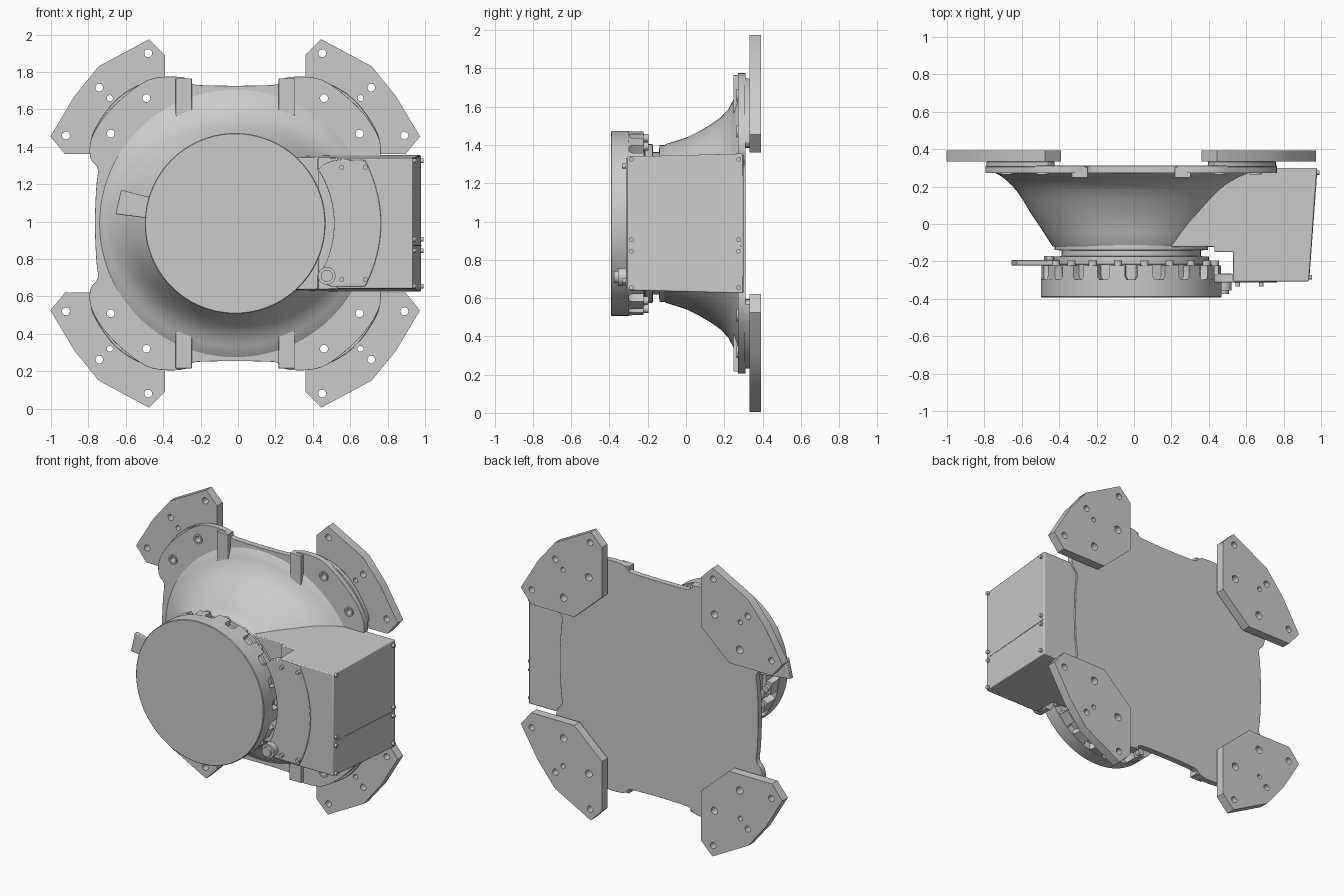
import bpy, bmesh
from math import pi, cos, sin, radians
from mathutils import Matrix, Vector

if "Cube" in bpy.data.objects:
    bpy.data.objects.remove(bpy.data.objects["Cube"])

CX, CZ = -0.015, 0.99          # axis of the round body


def finish(name, me, bevel=0.0, segs=2):
    ob = bpy.data.objects.new(name, me)
    bpy.context.collection.objects.link(ob)
    bpy.ops.object.select_all(action='DESELECT')
    ob.select_set(True)
    bpy.context.view_layer.objects.active = ob
    bpy.ops.object.shade_smooth_by_angle(angle=radians(32))
    if bevel:
        m = ob.modifiers.new("bevel", 'BEVEL')
        m.width, m.segments, m.limit_method = bevel, segs, 'ANGLE'
        m.angle_limit = radians(45)
    return ob


def from_bm(name, bm, bevel=0.0):
    bmesh.ops.recalc_face_normals(bm, faces=bm.faces)
    me = bpy.data.meshes.new(name)
    bm.to_mesh(me)
    bm.free()
    return finish(name, me, bevel)


def circle(x, z, r, n=24):
    return [(x + r * cos(2 * pi * i / n), z + r * sin(2 * pi * i / n)) for i in range(n)]


def chaikin(pts, times=2):
    for _ in range(times):
        out = []
        for (ax, az), (bx, bz) in zip(pts, pts[1:] + pts[:1]):
            out += [(ax * .75 + bx * .25, az * .75 + bz * .25),
                    (ax * .25 + bx * .75, az * .25 + bz * .75)]
        pts = out
    return pts


def prism(name, loops, y0, y1, bevel=0.0):
    """Outline (first loop) with holes in the xz plane, extruded from y0 to y1."""
    cu = bpy.data.curves.new(name, 'CURVE')
    cu.dimensions, cu.fill_mode, cu.extrude = '2D', 'BOTH', (y1 - y0) / 2
    for lp in loops:
        s = cu.splines.new('POLY')
        s.points.add(len(lp) - 1)
        for p, (x, z) in zip(s.points, lp):
            p.co = (x, z, 0, 1)
        s.use_cyclic_u = True
    tmp = bpy.data.objects.new("tmp", cu)
    bpy.context.collection.objects.link(tmp)
    bpy.context.view_layer.update()
    me = bpy.data.meshes.new_from_object(tmp)
    bpy.data.objects.remove(tmp)
    me.transform(Matrix.Translation((0, (y0 + y1) / 2, 0)) @ Matrix.Rotation(pi / 2, 4, 'X'))
    bm = bmesh.new()
    bm.from_mesh(me)
    bmesh.ops.remove_doubles(bm, verts=bm.verts, dist=1e-5)
    return from_bm(name, bm, bevel)


def loft(name, rings, n=96, bevel=0.0):
    """Stack of ellipses (half width, half height, y) around the body axis."""
    bm = bmesh.new()
    vs = [[bm.verts.new((CX + a * cos(2 * pi * i / n), y, CZ + b * sin(2 * pi * i / n)))
           for i in range(n)] for a, b, y in rings]
    for r, s in zip(vs, vs[1:]):
        for i in range(n):
            j = (i + 1) % n
            bm.faces.new((r[i], r[j], s[j], s[i]))
    bm.faces.new(vs[0])
    bm.faces.new(vs[-1])
    return from_bm(name, bm, bevel)


def pins(name, centres, r, length, axis='Y', n=16):
    bm = bmesh.new()
    rot = Matrix.Rotation(pi / 2, 4, 'X' if axis == 'Y' else 'Y')
    for c in centres:
        bmesh.ops.create_cone(bm, cap_ends=True, segments=n, radius1=r, radius2=r,
                              depth=length, matrix=Matrix.Translation(c) @ rot)
    return from_bm(name, bm)


def flip(pts, sx, sz):
    """Mirror points given for the upper right corner, relative to the axis."""
    return [(CX + sx * x, CZ + sz * z) for x, z in pts]


# Corner mounting plates, raised pads and bushings
plate = [(.46, .985), (.375, .9), (.375, .56), (.585, .37), (.91, .37),
         (.988, .465), (.86, .68), (.73, .84)]
pad = [(.41, .76), (.5, .755), (.65, .66), (.77, .48), (.775, .39), (.6, .40), (.41, .57)]
bolt_holes = [(.475, .67), (.665, .48)]
corners = [(sx, sz) for sx in (1, -1) for sz in (1, -1)]
for sx, sz in corners:
    tag = ("right" if sx > 0 else "left") + ("_upper" if sz > 0 else "_lower")
    main = [circle(*p, .025) for p in flip(bolt_holes, sx, sz)]
    outer = [circle(*p, .021) for p in flip([(.465, .91), (.905, .47), (.727, .727)], sx, sz)]
    small = [circle(*p, .016) for p in flip([(.67, .67)], sx, sz)]
    prism("mount_plate_" + tag, [flip(plate, sx, sz)] + main + outer + small, .333, .393)
    prism("pad_" + tag, [chaikin(flip(pad, sx, sz))] + main, .305, .333, .006)
    for p in flip(bolt_holes, sx, sz):
        prism("bushing_" + tag, [circle(*p, .032), circle(*p, .021)], .264, .33)
pins("flange_plugs", [(x, .278, z) for x, z in sum([flip([(.572, .575)], *c) for c in corners if c != (-1, -1)], [])],
     .03, .012, n=24)
pins("flange_plugs_small", [(-.56, .278, CZ + s * .64) for s in (1, -1)], .017, .012)

# Base flange, outlined from one quarter
quarter = [(.75, .05), (.742, .22), (.728, .30), (.778, .34), (.78, .44), (.72, .55),
           (.63, .65), (.52, .74), (.43, .785), (.26, .785), (.235, .742), (.16, .738), (.05, .736)]
outline = (flip(quarter, 1, 1) + flip(quarter[::-1], -1, 1)
           + flip(quarter, -1, -1) + flip(quarter[::-1], 1, -1))
holes = [circle(*p, .025) for c in corners for p in flip(bolt_holes, *c)]
prism("base_flange", [chaikin(outline)] + holes, .272, .312, .01)

# Ribs with a rounded inner end
for sx, sz in corners:
    rib = [(.232, .775), (.318, .775)] + [(.275 + .043 * cos(a), .59 + .043 * sin(a))
                                          for a in [-pi * i / 10 for i in range(11)]]
    prism("flange_rib", [flip(rib, sx, sz)], .247, .305, .007)

# Flared body blending from the flange to the round collar
loft("flared_body", [(.745, .73, .29), (.725, .715, .272), (.69, .655, .252), (.652, .595, .22),
                     (.615, .553, .18), (.58, .518, .13), (.545, .482, .07), (.505, .452, .01),
                     (.465, .432, -.05), (.43, .415, -.105), (.42, .405, -.12), (.40, .395, -.122)])

# Collar, ring and front disc
loft("collar", [(r, r, y) for r, y in
                [(.41, -.11), (.41, -.138), (.372, -.142), (.372, -.172), (.415, -.174),
                 (.415, -.215), (.438, -.217), (.438, -.305)]])
loft("front_disc", [(.483, .483, -.298), (.483, .483, -.388), (.479, .479, -.392)], 128)

# Lugs and bolts round the rim
bm = bmesh.new()
tips = []
N = 20
for k in range(N):
    a = 2 * pi * (k + .5) / N
    M = Matrix.Translation((CX, 0, CZ)) @ Matrix.Rotation(-a, 4, 'Y')
    sec = [(-.054, -.3), (.054, -.3), (.042, -.28), (.042, -.222), (-.042, -.222), (-.042, -.28)]
    lo = [bm.verts.new(M @ Vector((.42, y, t))) for t, y in sec]
    hi = [bm.verts.new(M @ Vector((.479, y, t))) for t, y in sec]
    bm.faces.new(lo)
    bm.faces.new(hi)
    for i in range(6):
        j = (i + 1) % 6
        bm.faces.new((lo[i], lo[j], hi[j], hi[i]))
    tips.append(M @ Vector((.452, -.21, 0)))
from_bm("rim_lugs", bm)
pins("rim_bolts", tips, .022, .03)

# Pointer tab at the left
prism("side_tab", [[(-.625, 1.17), (-.655, 1.04), (-.50, 1.02), (-.38, 1.0), (-.36, 1.12), (-.49, 1.135)]],
      -.222, -.192, .004)
pins("tab_bolts", [(-.46, -.185, 1.06), (-.45, -.185, 1.10)], .02, .03)

# Side housing: stepped profile, slightly lower towards the front
bm = bmesh.new()
prof = [(.2, .30), (.978, .30), (.935, -.307), (.53, -.307), (.53, -.15), (.43, -.15), (.43, -.122), (.2, -.122)]
half = lambda y: .357 + .027 * y
top = [bm.verts.new((x, y, CZ + half(y))) for x, y in prof]
bot = [bm.verts.new((x, y, CZ - half(y))) for x, y in prof]
bm.faces.new(top)
bm.faces.new(bot)
for i in range(len(prof)):
    j = (i + 1) % len(prof)
    bm.faces.new((top[i], top[j], bot[j], bot[i]))
from_bm("side_housing", bm, .006)

# Curved front cover, knob and screws
inner = [(CX + .528 * cos(a), CZ + .528 * sin(a)) for a in [radians(-33 + 66 * i / 20) for i in range(21)]]
right = [(.765 - .085 * (t * t), CZ + .338 * t) for t in [1 - i / 8 for i in range(17)]]
cover = inner + [(.455, 1.305), (.50, 1.325), (.56, 1.332)] + right + [(.5, .652), (.455, .67)]
prism("front_cover", [cover], -.314, -.268, .005)
pins("cover_screws", [(x, -.32, CZ + s * .3) for x in (.555, .68) for s in (1, -1)], .013, .03)
pins("knob_base", [(.475, -.31, .71)], .047, .09, n=32)
pins("knob_cap", [(.475, -.345, .71)], .032, .06, n=32)

# Screws and seam on the housing end
pins("end_screws", [(.957 + .074 * y, y, z) for y in (-.285, .275) for z in (.655, .845, .905, 1.325)],
     .012, .03, 'X')
bm = bmesh.new()
bmesh.ops.create_cube(bm, size=1, matrix=Matrix.Translation((.957, -.003, .872))
                      @ Matrix.Rotation(-.0737, 4, 'Z') @ Matrix.Diagonal((.004, .58, .006, 1)))
from_bm("end_seam", bm)
